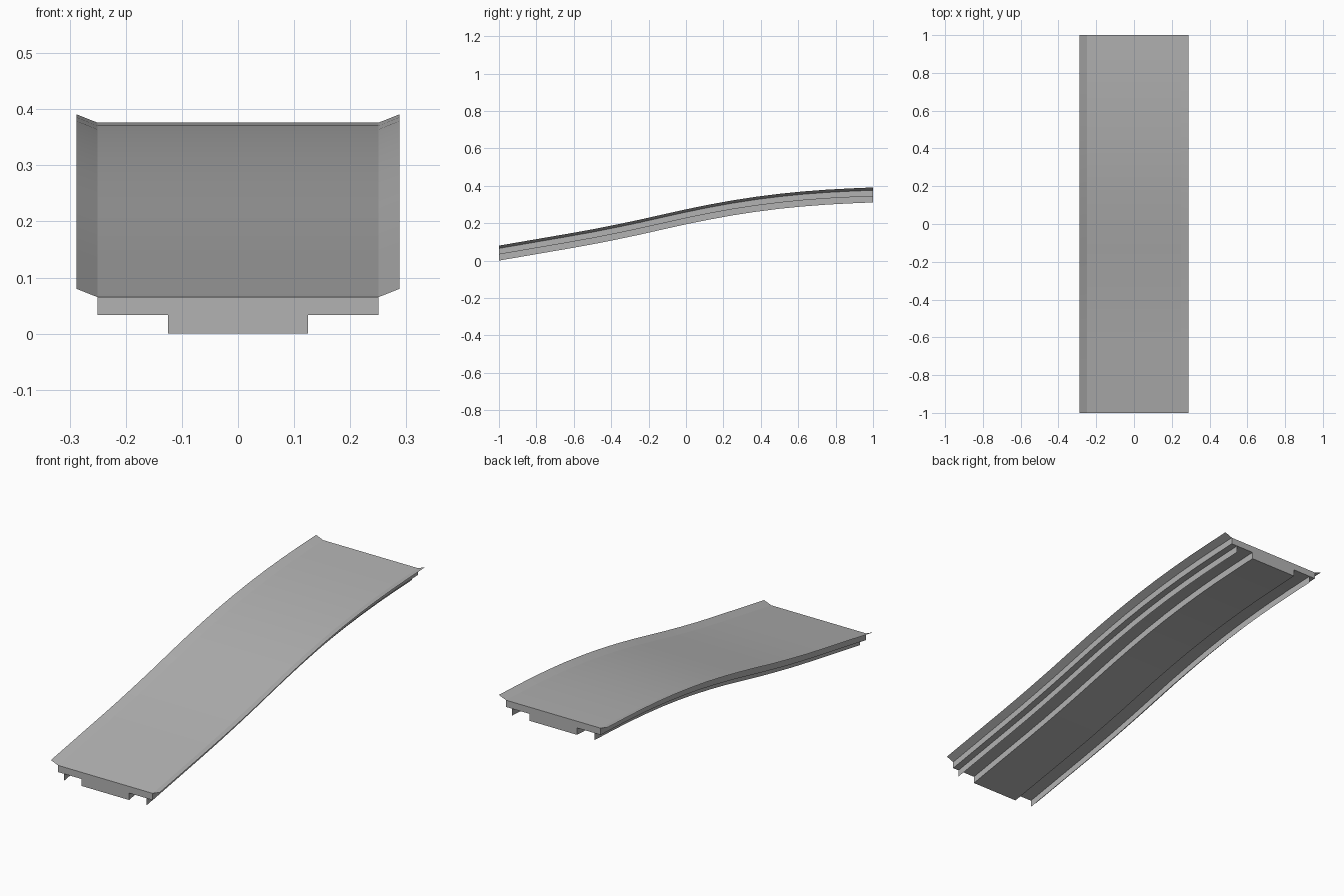
import bpy
import bmesh
import math

cube = bpy.data.objects.get("Cube")
if cube:
    bpy.data.objects.remove(cube, do_unlink=True)

grey = bpy.data.materials.new("concrete grey")
grey.use_nodes = True
colour = (0.45, 0.45, 0.45, 1)
grey.diffuse_color = colour
grey.node_tree.nodes["Principled BSDF"].inputs["Base Color"].default_value = colour

# Rise of the ramp at evenly spaced stations from front to back
RISE = [0, 0.043, 0.087, 0.138, 0.194, 0.242, 0.277, 0.299, 0.311]
STEPS = 2  # sections between stations


def rise(t):
    """Smooth interpolation of the rise, t counted in stations."""
    i = min(int(t), len(RISE) - 2)
    f = t - i
    a, b = RISE[i], RISE[i + 1]
    before = RISE[i - 1] if i else 2 * a - b
    after = RISE[i + 2] if i + 2 < len(RISE) else 2 * b - a
    m, n = (b - before) / 2, (after - a) / 2
    return a + m * f + (3 * (b - a) - 2 * m - n) * f**2 + (2 * (a - b) + m + n) * f**3


def sweep(name, profile, closed=False):
    """Carry an (x, z) profile along the ramp."""
    bm = bmesh.new()
    count = (len(RISE) - 1) * STEPS
    rows = []
    for k in range(count + 1):
        y, h = -1 + 2 * k / count, rise(k / STEPS)
        rows.append([bm.verts.new((x, y, z + h)) for x, z in profile])
    n = len(profile)
    for low, high in zip(rows, rows[1:]):
        for i in range(n if closed else n - 1):
            j = (i + 1) % n
            bm.faces.new((low[i], low[j], high[j], high[i]))
    if closed:
        bm.faces.new(rows[0])
        bm.faces.new(rows[-1])
        bmesh.ops.recalc_face_normals(bm, faces=bm.faces)
    mesh = bpy.data.meshes.new(name)
    bm.to_mesh(mesh)
    bm.free()
    mesh.materials.append(grey)
    obj = bpy.data.objects.new(name, mesh)
    bpy.context.collection.objects.link(obj)
    bpy.ops.object.select_all(action="DESELECT")
    obj.select_set(True)
    bpy.context.view_layer.objects.active = obj
    bpy.ops.object.shade_smooth_by_angle(angle=math.radians(12))


DECK, SLAB, EDGE, BEAM, LIP, RAIL = 0.065, 0.033, 0.25, 0.125, 0.288, 0.218

# Deck slab with the wide beam beneath it
half = [(EDGE, DECK), (EDGE, SLAB), (BEAM, SLAB), (BEAM, 0)]
sweep("deck", half + [(-x, z) for x, z in reversed(half)], closed=True)

# Thin raised lips and hanging rails on both sides
for side, s in (("left", 1), ("right", -1)):
    lip = [(s * EDGE, DECK), (s * LIP, 0.08)]
    sweep(side + "_lip", lip[::s])
    sweep(side + "_rail", [(s * RAIL, SLAB), (s * RAIL, 0)][::-s])
